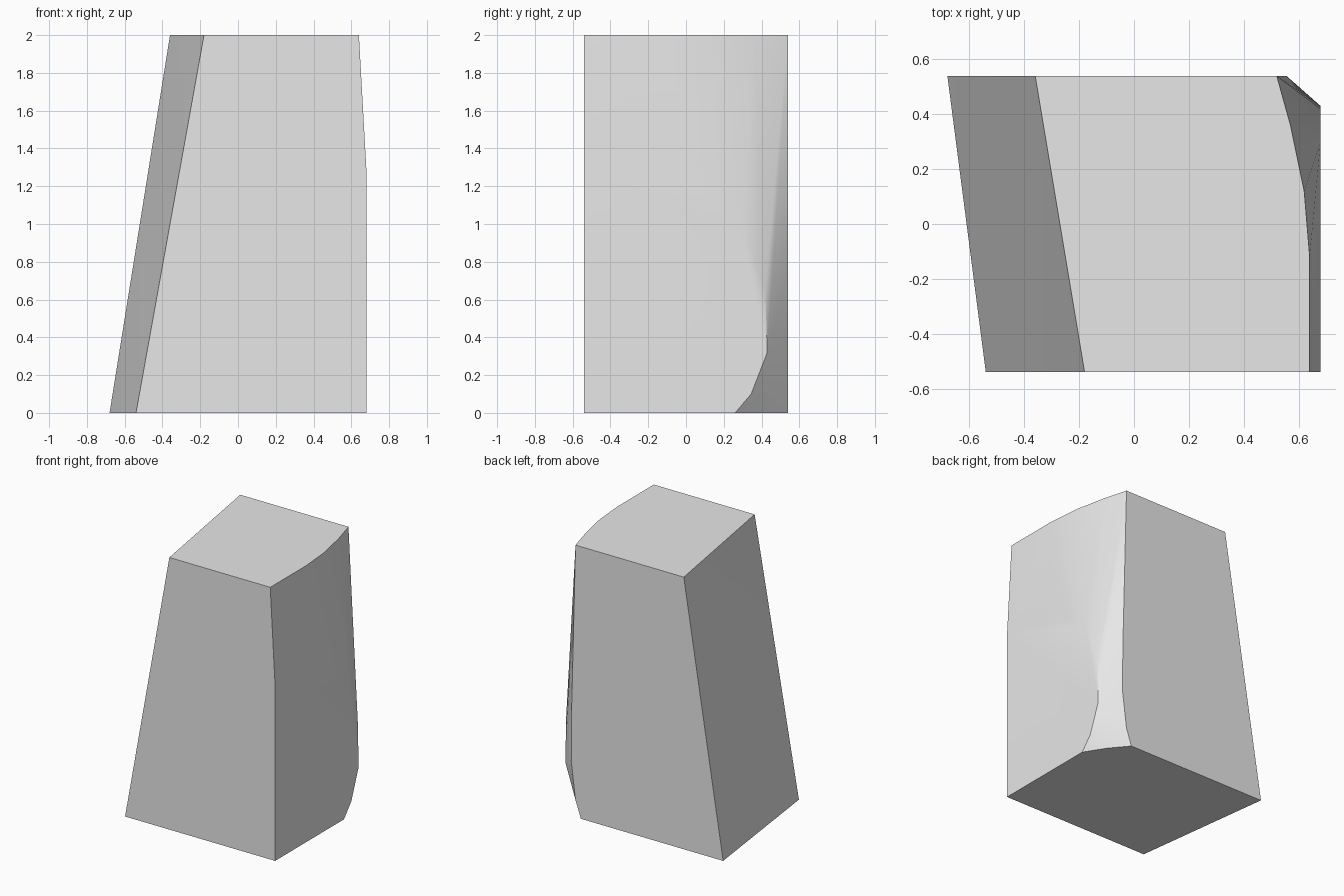
import bpy
import bmesh
from math import radians

cube = bpy.data.objects.get("Cube")
if cube:
    bpy.data.objects.remove(cube, do_unlink=True)

HEIGHT, SIDE, DEPTH = 2.0, 0.68, 0.54

# Slanted flat side: two front corners and two back corners
points = [(-0.54, -DEPTH, 0), (-0.18, -DEPTH, HEIGHT),
          (-SIDE, DEPTH, 0), (-0.36, DEPTH, HEIGHT)]

# Curved rim of the top face (x, y)
top_rim = [(0.64, -DEPTH), (0.64, -0.12), (0.62, 0.12), (0.57, 0.36), (0.52, DEPTH)]
points += [(x, y, HEIGHT) for x, y in top_rim]

# Outline of the flat lower area on the worn side (y, z)
flat_outline = [(-DEPTH, 0), (0.26, 0), (0.345, 0.1), (0.43, 0.32), (0.42, 0.65),
                (0.3, 0.98), (0.1, 1.12), (-0.13, 1.2), (-DEPTH, 1.28)]
points += [(SIDE, y, z) for y, z in flat_outline]

# Worn back edge (x, z) and the middle of the bottom corner cut
back_edge = [(0.477, 0), (0.52, 0.125), (0.555, 0.4), (0.553, 0.75)]
points += [(x, DEPTH, z) for x, z in back_edge]
points.append((0.585, 0.41, 0))

# Wrap the outlines into one solid block
bm = bmesh.new()
for p in points:
    bm.verts.new(p)
hull = bmesh.ops.convex_hull(bm, input=bm.verts[:])
loose = [v for v in bm.verts if not v.link_faces]
bmesh.ops.delete(bm, geom=loose, context="VERTS")
bmesh.ops.dissolve_limit(bm, angle_limit=radians(0.3), verts=bm.verts[:], edges=bm.edges[:])
bmesh.ops.recalc_face_normals(bm, faces=bm.faces[:])
mesh = bpy.data.meshes.new("stone_block")
bm.to_mesh(mesh)
bm.free()

block = bpy.data.objects.new("stone_block", mesh)
bpy.context.collection.objects.link(block)

# Plain grey stone
grey = bpy.data.materials.new("light_grey")
grey.use_nodes = True
colour = (0.8, 0.8, 0.8, 1)
grey.diffuse_color = colour
grey.node_tree.nodes["Principled BSDF"].inputs["Base Color"].default_value = colour
mesh.materials.append(grey)

# Soft worn side, sharp corners
bpy.ops.object.select_all(action="DESELECT")
block.select_set(True)
bpy.context.view_layer.objects.active = block
bpy.ops.object.shade_smooth_by_angle(angle=radians(30))
